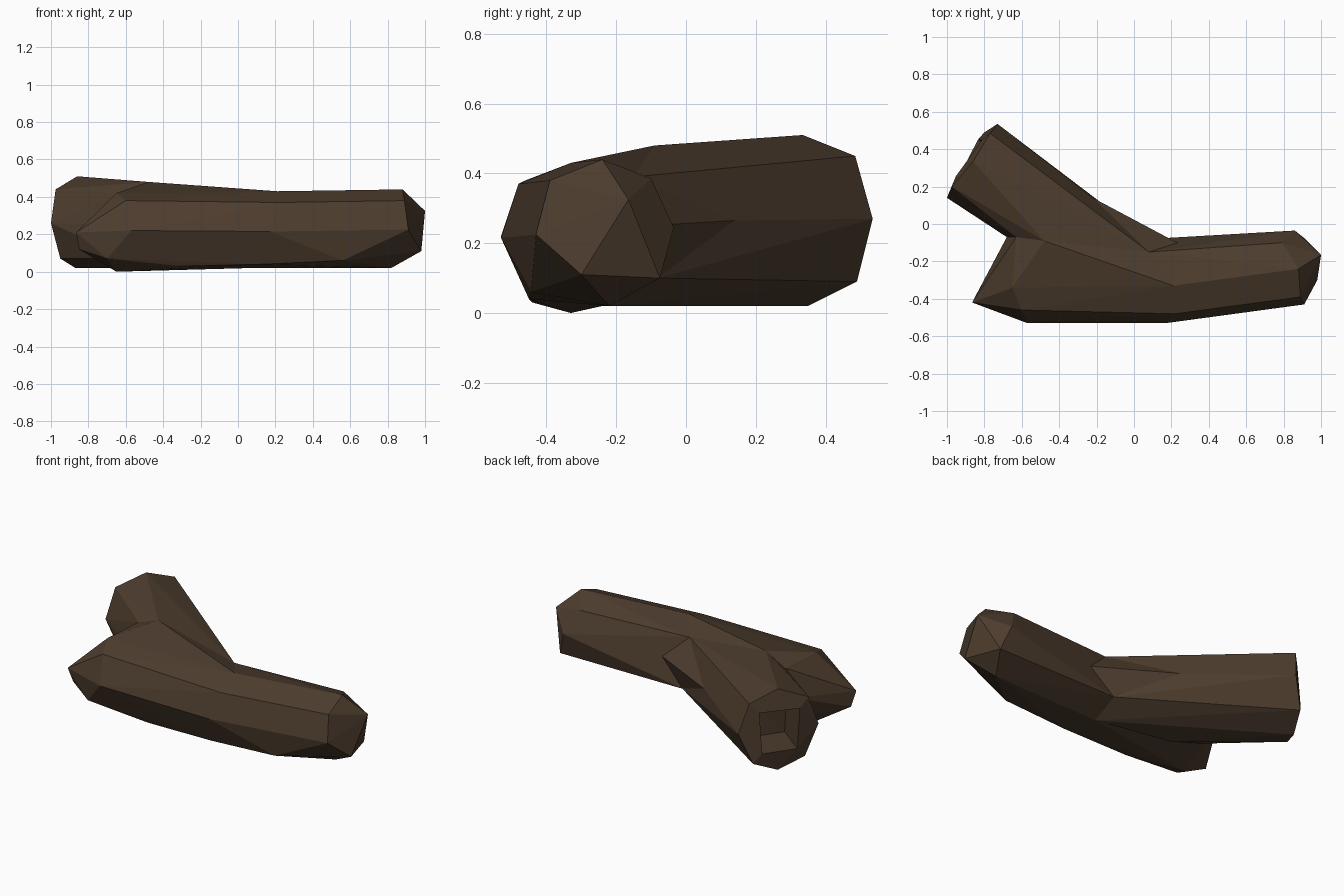
import bpy, bmesh
from mathutils import Vector

if "Cube" in bpy.data.objects:
    bpy.data.objects.remove(bpy.data.objects["Cube"])

bark = bpy.data.materials.new("dark brown bark")
bark.diffuse_color = (0.074, 0.046, 0.027, 1)
bark.use_nodes = True
bark.node_tree.nodes["Principled BSDF"].inputs["Base Color"].default_value = bark.diffuse_color


def hull(name, points):
    """Faceted chunk of wood wrapped round a set of corner points."""
    bm = bmesh.new()
    for p in points:
        bm.verts.new(p)
    bmesh.ops.convex_hull(bm, input=bm.verts)
    loose = [v for v in bm.verts if not v.link_faces]
    bmesh.ops.delete(bm, geom=loose, context='VERTS')
    bmesh.ops.recalc_face_normals(bm, faces=bm.faces)
    me = bpy.data.meshes.new(name)
    bm.to_mesh(me)
    bm.free()
    me.materials.append(bark)
    ob = bpy.data.objects.new(name, me)
    bpy.context.collection.objects.link(ob)
    return ob


def boolean(target, other, op):
    bpy.context.view_layer.objects.active = target
    mod = target.modifiers.new(op, 'BOOLEAN')
    mod.operation, mod.object, mod.solver = op, other, 'EXACT'
    bpy.ops.object.modifier_apply(modifier=mod.name)
    bpy.data.objects.remove(other)


# Cross-section at the bend
bend = [(.21, -.33, .43), (.22, -.48, .37), (.17, -.53, .215), (.13, -.45, .04),
        (.08, -.24, .02), (.08, -.08, .10), (.25, -.11, .25), (.08, -.15, .39)]
fork = (-.48, -.09, .48)
crotch = [(-.63, -.07, .42), (-.68, -.07, .25), (-.60, -.12, .07)]

# Right half of the trunk with its broken tip
right_end = [(.88, -.24, .44), (.89, -.39, .38), (.91, -.43, .225), (.56, -.445, .06),
             (.82, -.22, .02), (.91, -.075, .10), (.86, -.035, .245), (.79, -.10, .385),
             (1, -.165, .325), (.98, -.30, .11)]
log = hull("log", bend + right_end)

# Left half of the trunk ending in a pointed stub
stub = [(-.65, -.34, .42), (-.60, -.46, .38), (-.57, -.53, .22), (-.70, -.46, .07),
        (-.31, -.44, .03), (-.65, -.33, 0), (-.865, -.42, .21), (-.85, -.39, .12)]
boolean(log, hull("stub", bend + stub + crotch + [fork]), 'UNION')

# Web between the trunk and the waist of the branch
waist = (-.22, .14, .265)
boolean(log, hull("web", [bend[0], bend[4], bend[5], bend[6], bend[7], waist, fork,
                          (-.40, -.15, .02)]), 'UNION')

# Thick branch, with a slightly proud lip round its hollow
rim = [Vector(p) for p in ((-.86, .335, .51), (-.77, .485, .45), (-.73, .535, .27), (-.80, .49, .09),
                           (-.87, .35, .02), (-.95, .20, .07), (-1, .14, .26), (-.975, .20, .44))]
centre = sum(rim, Vector()) / 8
axis = Vector((-.79, .60, 0))
lip = [centre + (p - centre) * .68 for p in rim[1::2]]
root = [bend[7], bend[5], bend[4], waist, (-.40, -.15, .02), fork] + crotch
boolean(log, hull("branch", rim + [p + axis * .015 for p in lip] + [Vector(p) for p in root]), 'UNION')

# Hollow in the branch end
boolean(log, hull("hollow_cutter", [p + axis * .12 for p in lip] +
                  [p - axis * .22 for p in lip]), 'DIFFERENCE')
